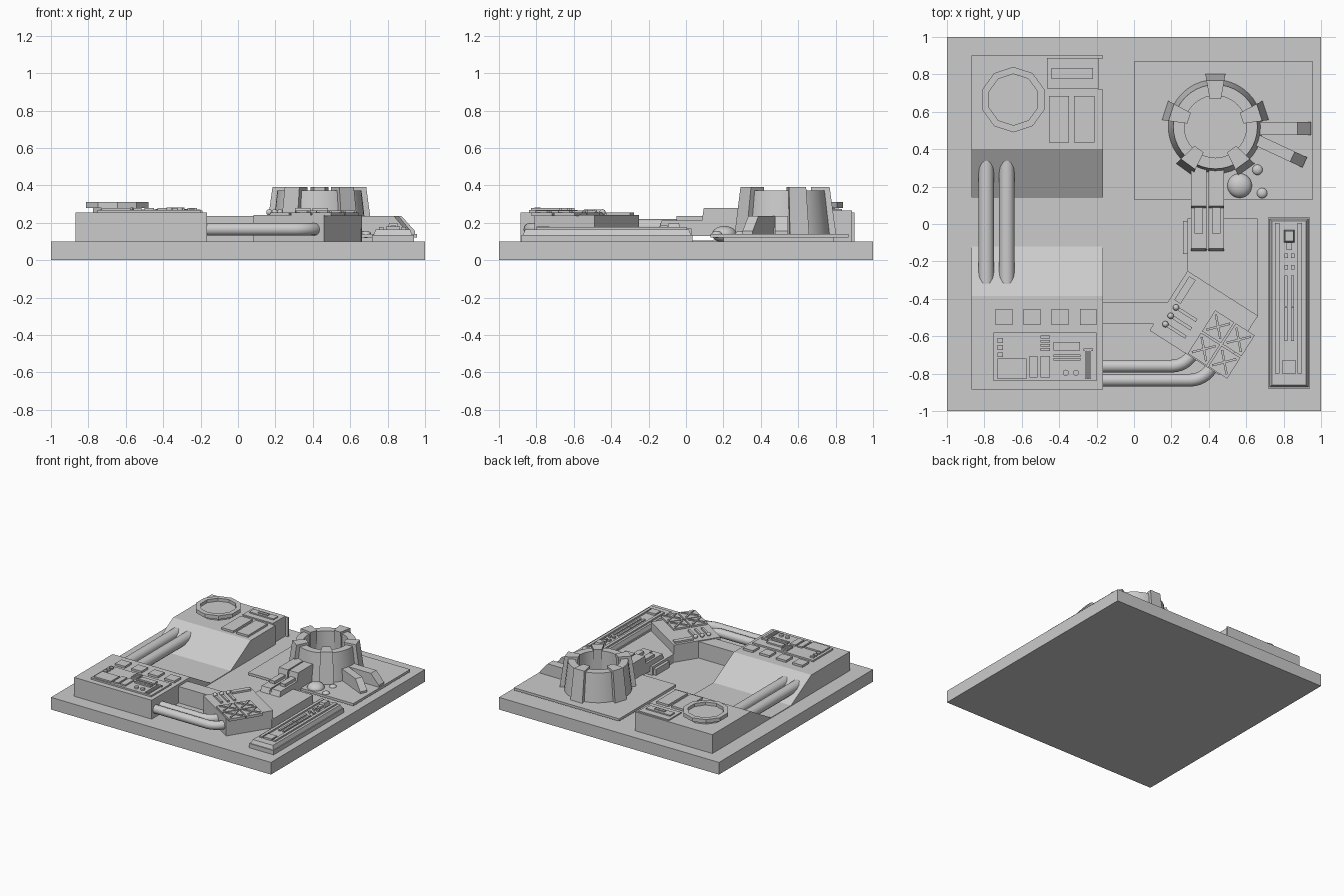
import bpy, bmesh
from math import sin, cos, pi, radians
from mathutils import Matrix, Vector

if "Cube" in bpy.data.objects:
    bpy.data.objects.remove(bpy.data.objects["Cube"])


def loft(name, a, b, mat=None):
    """Solid between two matching 3D outlines."""
    bm = bmesh.new()
    va = [bm.verts.new(p) for p in a]
    vb = [bm.verts.new(p) for p in b]
    n = len(a)
    bm.faces.new(va)
    bm.faces.new(vb[::-1])
    for i in range(n):
        j = (i + 1) % n
        bm.faces.new((va[j], va[i], vb[i], vb[j]))
    return finish(name, bm, mat)


def finish(name, bm, mat=None):
    if mat:
        bm.transform(mat)
    bmesh.ops.recalc_face_normals(bm, faces=bm.faces)
    me = bpy.data.meshes.new(name)
    bm.to_mesh(me)
    bm.free()
    ob = bpy.data.objects.new(name, me)
    bpy.context.collection.objects.link(ob)
    return ob


def box(name, x0, x1, y0, y1, z0, z1, mat=None, inset=0.0):
    def ring(z, d):
        return [(x0 + d, y0 + d, z), (x1 - d, y0 + d, z), (x1 - d, y1 - d, z), (x0 + d, y1 - d, z)]
    return loft(name, ring(z0, 0), ring(z1, inset), mat)


def smooth(ob, angle=30):
    bpy.ops.object.select_all(action='DESELECT')
    bpy.context.view_layer.objects.active = ob
    ob.select_set(True)
    bpy.ops.object.shade_smooth_by_angle(angle=radians(angle))


def lathe(name, profile, n, loc, closed=True, mat=None):
    """Closed (r, z) profile spun into a ring; r = 0 ends make it solid."""
    bm = bmesh.new()
    vs = [bm.verts.new((r, 0, z)) for r, z in profile]
    m = len(vs)
    es = [bm.edges.new((vs[i], vs[(i + 1) % m])) for i in range(m if closed else m - 1)]
    bmesh.ops.spin(bm, geom=vs + es, cent=(0, 0, 0), axis=(0, 0, 1), angle=2 * pi, steps=n)
    bmesh.ops.remove_doubles(bm, verts=bm.verts, dist=1e-4)
    return finish(name, bm, Matrix.Translation(loc) @ (mat or Matrix()))


def pipe(name, pts, r):
    cu = bpy.data.curves.new(name, 'CURVE')
    cu.dimensions = '3D'
    cu.bevel_depth = r
    cu.bevel_resolution = 4
    cu.use_fill_caps = True
    sp = cu.splines.new('POLY')
    sp.points.add(len(pts) - 1)
    for p, c in zip(sp.points, pts):
        p.co = (*c, 1)
    sp.use_smooth = True
    ob = bpy.data.objects.new(name, cu)
    bpy.context.collection.objects.link(ob)


# ground slab
box("base_slab", -1, 1, -1, 1, 0, 0.1)

# left block with a sunken trough
prof = [(-.885, .09), (-.885, .255), (-.385, .255), (-.12, .105), (.14, .105), (.4, .255), (.72, .255), (.72, .09)]
loft("trough_block", [(-.87, y, z) for y, z in prof], [(-.165, y, z) for y, z in prof])
box("block_back", -.87, -.19, .72, .9, .09, .255)
box("block_back_lip", -.19, -.165, .885, .9, .09, .255)
for x in (-.79, -.68):
    pipe("trough_pipe", [(x, -.33, .178), (x, .35, .178)], .042)

# raised ring and hatches at the back
lathe("vent_ring", [(.137, .28), (.175, .28), (.175, .31), (.137, .31)], 10, (-.645, .665, 0), mat=Matrix.Rotation(pi / 10, 4, 'Z'))
lathe("vent_core", [(0, .25), (.137, .25), (.137, .285), (0, .285)], 10, (-.645, .665, 0), False, Matrix.Rotation(pi / 10, 4, 'Z'))
for x in (-.455, -.32):
    box("hatch_plate", x, x + .108, .435, .685, .25, .272)
box("latch_panel", -.465, -.19, .725, .888, .25, .265)
box("latch_slide", -.44, -.22, .775, .835, .265, .275)
box("latch_grip", -.375, -.285, .793, .815, .275, .283)

# front console
for i in range(4):
    box("square_button", -.74 + .15 * i, -.65 + .15 * i, -.54, -.455, .25, .272)
box("console_panel", -.75, -.2, -.84, -.58, .25, .268)
tiles = [(-.73, -.575, -.83, -.72), (-.56, -.515, -.82, -.705), (-.5, -.45, -.82, -.705),
         (-.43, -.29, -.675, -.63), (-.43, -.285, -.712, -.698), (-.43, -.285, -.73, -.716), (-.27, -.22, -.68, -.665)]
for t in tiles:
    box("console_tile", *t, .26, .28)
for i in range(3):
    box("console_key", -.73, -.7, -.635 - .038 * i, -.61 - .038 * i, .26, .28)
    box("console_slider", -.262 + .012 * i, -.253 + .012 * i, -.83, -.68, .26, .278)
for i in range(4):
    box("console_strip", -.5, -.448, -.612 - .022 * i, -.597 - .022 * i, .26, .28)
for x in (-.365, -.31):
    lathe("console_knob", [(0, .26), (.016, .26), (.016, .283), (0, .283)], 12, (x, -.795, 0), False)

# link beam and bent pipes between block and control box
box("link_beam", -.17, .2, -.535, -.42, .1, .235)
for y, x, R in ((-.76, .2, .13), (-.835, .3, .13)):
    bend = [(x + R * sin(a), y + R * (1 - cos(a)), .165) for a in [radians(10 * k) for k in range(7)]]
    end = Vector(bend[-1]) + Vector((.03, .05, 0))
    pipe("bent_pipe", [(-.18, y, .165)] + bend + [tuple(end)], .034)

# rotated control box with four crossed pads and levers
M = Matrix.Translation((.373, -.53, 0)) @ Matrix.Rotation(radians(-32.5), 4, 'Z')
box("control_box", -.223, .223, -.189, .189, .1, .242, M)
for i in range(2):
    for j in range(2):
        x, y = .065 + .13 * i - .03 + .03, -.117 + .142 * j
        P = M @ Matrix.Translation((x + .01, y, 0))
        box("grid_pad", -.06, .06, -.066, .066, .235, .256, P)
        for s in (-1, 1):
            box("grid_cross", -.066, .066, -.006, .006, .25, .265, P @ Matrix.Rotation(s * radians(47), 4, 'Z'))
for i in range(3):
    y = -.115 + .053 * i
    box("lever_rod", -.165, -.04, y - .009, y + .009, .235, .256, M)
    bm = bmesh.new()
    bmesh.ops.create_icosphere(bm, subdivisions=2, radius=.017, matrix=Matrix.Translation((-.17, y, .256)))
    smooth(finish("lever_ball", bm, M), 60)
box("control_tag", -.2, -.16, .02, .17, .235, .256, M)

# middle platform
box("platform", .285, .66, -.5, .03, .09, .17)
box("platform_edge", .262, .29, -.16, .015, .09, .15)

# slide panel on the right
box("slide_base", .717, .94, -.88, .035, .09, .135)
box("slide_plate", .725, .932, -.872, .027, .135, .165, inset=.012)
for x in (.755, .875):
    box("slide_rail", x, x + .024, -.8, .005, .16, .178)
for x in (.805, .84):
    box("slide_bar", x, x + .016, -.44, -.275, .16, .174)
    box("slide_bar", x, x + .016, -.625, -.445, .16, .174)
    for y in (-.17, -.23):
        box("slide_pad", x, x + .018, y - .012, y + .012, .16, .178)
box("slide_head", .8, .86, -.1, -.03, .16, .2, inset=.008)
box("slide_neck", .815, .845, -.14, -.1, .16, .185)
box("slide_foot", .79, .865, -.8, -.73, .16, .18)

# tower plate, open tower and its five ribs
box("tower_plinth", .08, .88, .2, .79, .09, .125)
box("tower_plate", 0, .957, .13, .868, .12, .14)
C = (.435, .52, 0)
smooth(lathe("tower_wall", [(.253, .13), (.225, .372), (.166, .372), (.166, .13)], 40, C))
for k in range(5):
    R = Matrix.Translation(C) @ Matrix.Rotation(radians(90 + 72 * k), 4, 'Z')
    rib = [(.16, .14, .03), (.148, .39, .03), (.248, .39, .048), (.283, .135, .054)]
    loft("tower_rib", [(r, -w, z) for r, z, w in rib], [(r, w, z) for r, z, w in rib], R)

# twin stepped arms in front of the tower
arm = [(.32, .13), (.32, .278), (.095, .278), (.085, .212), (-.13, .212), (-.147, .165), (-.147, .13)]
for x in (.305, .398):
    loft("tower_arm", [(x, y, z) for y, z in arm], [(x + .082, y, z) for y, z in arm])
    box("arm_rib", x + .018, x + .064, -.05, .092, .2, .235)
box("arm_core", .38, .405, -.14, .3, .13, .195)

# sloped buttresses beside the tower
but = [(-.03, .13), (-.03, .235), (.19, .235), (.262, .155), (.262, .13)]
for px, py, ang, w in ((.685, .51, 0, .035), (.675, .44, -25, .03)):
    B = Matrix.Translation((px, py, 0)) @ Matrix.Rotation(radians(ang), 4, 'Z')
    loft("buttress", [(x, -w, z) for x, z in but], [(x, w, z) for x, z in but], B)

# domes on the tower plate
for x, y, r in ((.565, .205, .066), (.66, .29, .028), (.685, .165, .028)):
    bm = bmesh.new()
    S = Matrix.Translation((x, y, .138)) @ Matrix.Diagonal((r, r, r * .68, 1))
    bmesh.ops.create_uvsphere(bm, u_segments=24, v_segments=12, radius=1)
    smooth(finish("dome", bm, S), 60)
